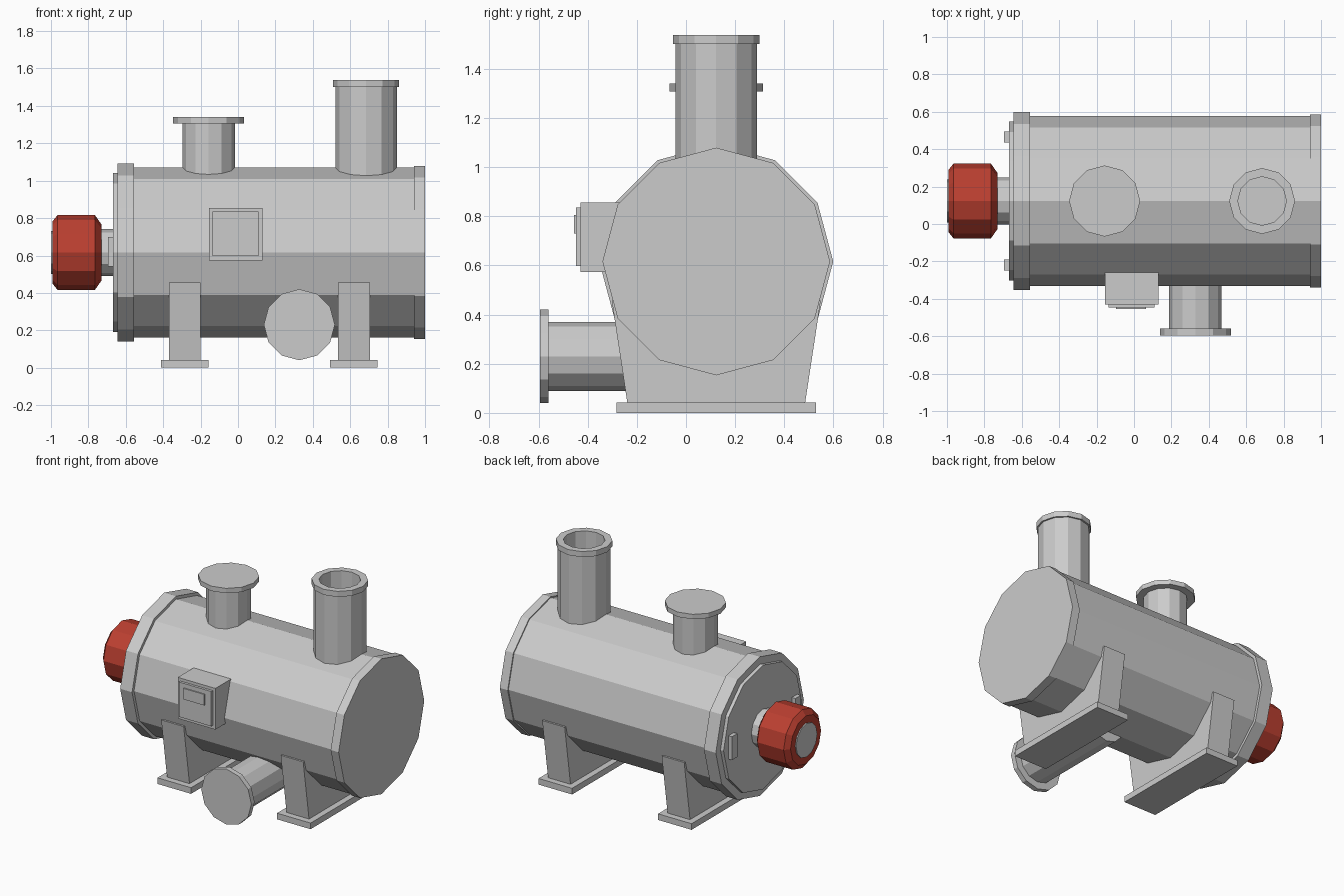
import bpy, bmesh, math

if "Cube" in bpy.data.objects:
    bpy.data.objects.remove(bpy.data.objects["Cube"])

SIDES = 12
CY, CZ = 0.123, 0.616   # main axis of the tank


def material(name, rgb):
    m = bpy.data.materials.new(name)
    m.diffuse_color = (*rgb, 1)
    m.use_nodes = True
    m.node_tree.nodes["Principled BSDF"].inputs["Base Color"].default_value = m.diffuse_color
    return m


GREY = material("light grey", (0.6, 0.6, 0.6))
RED = material("burner red", (0.5, 0.05, 0.03))


def finish(name, bm, mat):
    bmesh.ops.recalc_face_normals(bm, faces=bm.faces)
    me = bpy.data.meshes.new(name)
    bm.to_mesh(me)
    bm.free()
    me.materials.append(mat)
    ob = bpy.data.objects.new(name, me)
    bpy.context.collection.objects.link(ob)
    return ob


def lathe(name, axis, centre, profile, mat=GREY):
    """Turn (position, radius) pairs around an axis; capped at both ends."""
    bm = bmesh.new()
    rings = []
    for t, r in profile:
        ring = []
        for k in range(SIDES):
            a = 2 * math.pi * k / SIDES
            u, v = centre[0] + r * math.cos(a), centre[1] + r * math.sin(a)
            co = {"x": (t, u, v), "y": (u, t, v), "z": (u, v, t)}[axis]
            ring.append(bm.verts.new(co))
        rings.append(ring)
    for a, b in zip(rings, rings[1:]):
        for k in range(SIDES):
            n = (k + 1) % SIDES
            bm.faces.new((a[k], a[n], b[n], b[k]))
    bm.faces.new(rings[0])
    bm.faces.new(rings[-1])
    return finish(name, bm, mat)


def prism(name, outline, x0, x1):
    """Extrude a (y, z) outline along x."""
    bm = bmesh.new()
    f = bm.faces.new([bm.verts.new((x0, y, z)) for y, z in outline])
    ext = bmesh.ops.extrude_face_region(bm, geom=[f])["geom"]
    bmesh.ops.translate(bm, vec=(x1 - x0, 0, 0),
                        verts=[v for v in ext if isinstance(v, bmesh.types.BMVert)])
    return finish(name, bm, GREY)


def box(name, x, y, z):
    return prism(name, [(y[0], z[0]), (y[1], z[0]), (y[1], z[1]), (y[0], z[1])], *x)


# Tank body
axis = (CY, CZ)
lathe("tank_shell", "x", axis, [(-0.6, 0.455), (0.96, 0.455)])
lathe("end_cap", "x", axis, [(0.94, 0.463), (1.0, 0.463)])
lathe("front_flange", "x", axis, [(-0.645, 0.476), (-0.555, 0.476)])
lathe("tank_door", "x", axis, [(-0.668, 0.425), (-0.62, 0.425)])

# Door brackets
for side, off in (("left", -0.343), ("right", 0.343)):
    y = CY + off
    box(f"door_bracket_{side}", (-0.695, -0.65), (y - 0.029, y + 0.029), (0.54, 0.70))

# Burner
lathe("burner_neck", "x", axis, [(-0.76, 0.125), (-0.65, 0.125)])
lathe("burner_housing", "x", axis,
      [(-0.993, 0.165), (-0.965, 0.2), (-0.765, 0.2), (-0.73, 0.15)], RED)
lathe("burner_end_disc", "x", axis, [(-1.0, 0.115), (-0.98, 0.115)])

# Capped nozzle on top
lathe("top_nozzle", "z", (-0.157, CY), [(0.95, 0.14), (1.32, 0.14)])
lathe("top_nozzle_blind_flange", "z", (-0.157, CY), [(1.307, 0.19), (1.34, 0.19)])

# Open flue stack with rim
lathe("flue_stack", "z", (0.685, CY),
      [(0.93, 0.165), (1.5, 0.165), (1.5, 0.176), (1.538, 0.176),
       (1.538, 0.13), (1.08, 0.13)])

# Low side pipe with blind flange
lathe("side_pipe", "y", (0.328, 0.23), [(-0.57, 0.14), (0.12, 0.14)])
lathe("side_pipe_blind_flange", "y", (0.328, 0.23), [(-0.595, 0.19), (-0.56, 0.19)])

# Control box
box("control_box", (-0.155, 0.13), (-0.43, -0.2), (0.573, 0.855))
box("control_box_door", (-0.135, 0.11), (-0.447, -0.42), (0.597, 0.835))
box("control_box_panel", (-0.095, 0.063), (-0.455, -0.44), (0.73, 0.805))

# Saddle supports with base plates
for name, x in (("left", -0.285), ("right", 0.62)):
    prism(f"saddle_{name}",
          [(CY - 0.36, 0.03), (CY + 0.36, 0.03), (CY + 0.425, 0.457), (CY - 0.425, 0.457)],
          x - 0.085, x + 0.085)
    box(f"base_plate_{name}", (x - 0.127, x + 0.127), (CY - 0.405, CY + 0.405), (0, 0.042))
